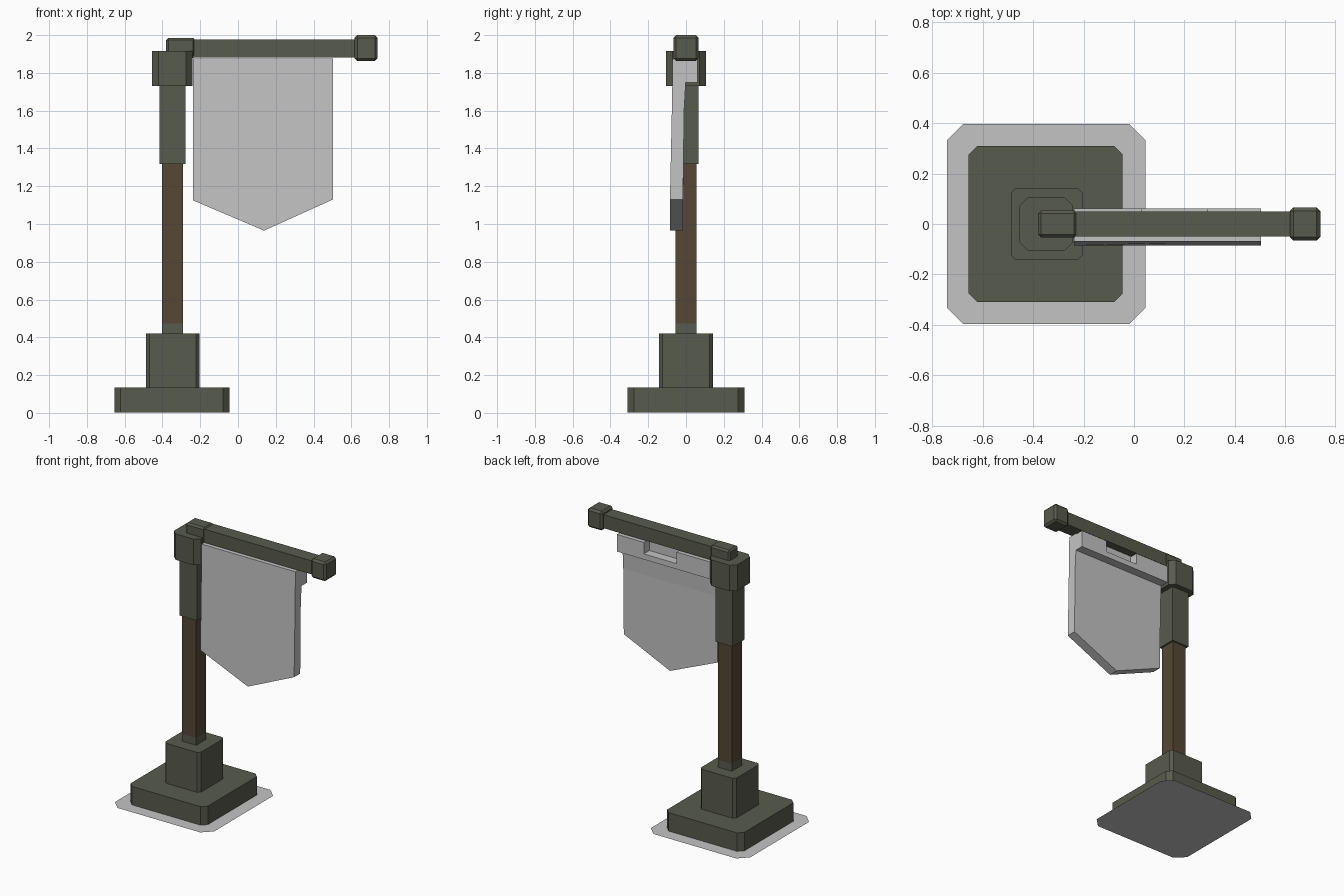
import bpy, bmesh

old = bpy.data.objects.get("Cube")
if old:
    bpy.data.objects.remove(old, do_unlink=True)


def material(name, rgb):
    m = bpy.data.materials.new(name)
    m.use_nodes = True
    m.diffuse_color = (*rgb, 1)
    node = next(n for n in m.node_tree.nodes if n.type == 'BSDF_PRINCIPLED')
    node.inputs["Base Color"].default_value = (*rgb, 1)
    return m


GREEN = material("olive_metal", (0.097, 0.104, 0.073))
BROWN = material("brown_wood", (0.092, 0.063, 0.035))
GREY = material("pale_grey_cloth", (0.55, 0.55, 0.55))


def finish(name, bm, mat):
    bmesh.ops.recalc_face_normals(bm, faces=bm.faces)
    mesh = bpy.data.meshes.new(name)
    bm.to_mesh(mesh)
    bm.free()
    mesh.materials.append(mat)
    obj = bpy.data.objects.new(name, mesh)
    bpy.context.collection.objects.link(obj)
    return obj


def block(name, x, y, z, mat, chamfer=0.0, all_edges=False):
    """Box from x, y, z ranges with chamfered upright (or all) edges."""
    bm = bmesh.new()
    bmesh.ops.create_cube(bm, size=1)
    for v in bm.verts:
        v.co = [r[0] if c < 0 else r[1] for c, r in zip(v.co, (x, y, z))]
    if chamfer:
        edges = [e for e in bm.edges
                 if all_edges or abs(e.verts[0].co.z - e.verts[1].co.z) > 1e-4]
        bmesh.ops.bevel(bm, geom=edges, offset=chamfer, segments=1,
                        affect='EDGES', profile=0.5)
    return finish(name, bm, mat)


def loft(name, sections, mat):
    """Closed solid joining matching outlines."""
    bm = bmesh.new()
    rings = [[bm.verts.new(p) for p in s] for s in sections]
    n = len(rings[0])
    for a, b in zip(rings, rings[1:]):
        for i in range(n):
            j = (i + 1) % n
            bm.faces.new((a[i], a[j], b[j], b[i]))
    bm.faces.new(rings[0])
    bm.faces.new(rings[-1])
    return finish(name, bm, mat)


def both(half):
    return (-half, half)


# Flat ground sheet with clipped corners
x0, x1, half, c = -0.74, 0.045, 0.397, 0.065
bm = bmesh.new()
bm.faces.new([bm.verts.new((x, y, 0)) for x, y in (
    (x0 + c, -half), (x1 - c, -half), (x1, c - half), (x1, half - c),
    (x1 - c, half), (x0 + c, half), (x0, half - c), (x0, c - half))])
finish("ground_sheet", bm, GREY)

# Stepped foot and post
block("base", (-0.655, -0.045), both(0.31), (0.003, 0.135), GREEN, 0.034)
block("plinth", (-0.487, -0.205), both(0.143), (0.135, 0.42), GREEN, 0.018)
block("post_collar", (-0.402, -0.291), both(0.056), (0.42, 0.472), GREEN)
block("post", (-0.402, -0.291), both(0.056), (0.472, 1.32), BROWN)
block("post_sleeve", (-0.416, -0.279), both(0.067), (1.318, 1.735), GREEN)
block("post_head", (-0.455, -0.241), both(0.106), (1.73, 1.915), GREEN, 0.035)

# Horizontal beam
block("beam", (-0.24, 0.63), both(0.05), (1.882, 1.978), GREEN)
block("beam_root", (-0.38, -0.225), both(0.053), (1.88, 1.986), GREEN, 0.012, True)
block("beam_end_cap", (0.618, 0.738), both(0.066), (1.863, 2.0), GREEN, 0.014, True)


# Hanging cloth, pointed at the bottom
def cloth_section(x, bottom):
    outline = ((-0.07, 1.877), (0.0, 1.877), (-0.002, 1.74), (-0.01, 1.6),
               (-0.016, bottom), (-0.085, bottom), (-0.076, 1.55))
    return [(x, y, z) for y, z in outline]


loft("banner", [cloth_section(-0.238, 1.125), cloth_section(0.138, 0.965),
                cloth_section(0.503, 1.13)], GREY)

# Folded hem behind the beam, with a notch in its top edge
hem = ((-0.238, 1.75), (0.503, 1.75), (0.503, 1.872), (0.29, 1.872),
       (0.29, 1.79), (0.03, 1.79), (0.03, 1.872), (-0.238, 1.872))
loft("banner_hem", [[(x, y, z) for x, z in hem] for y in (-0.003, 0.062)], GREY)
